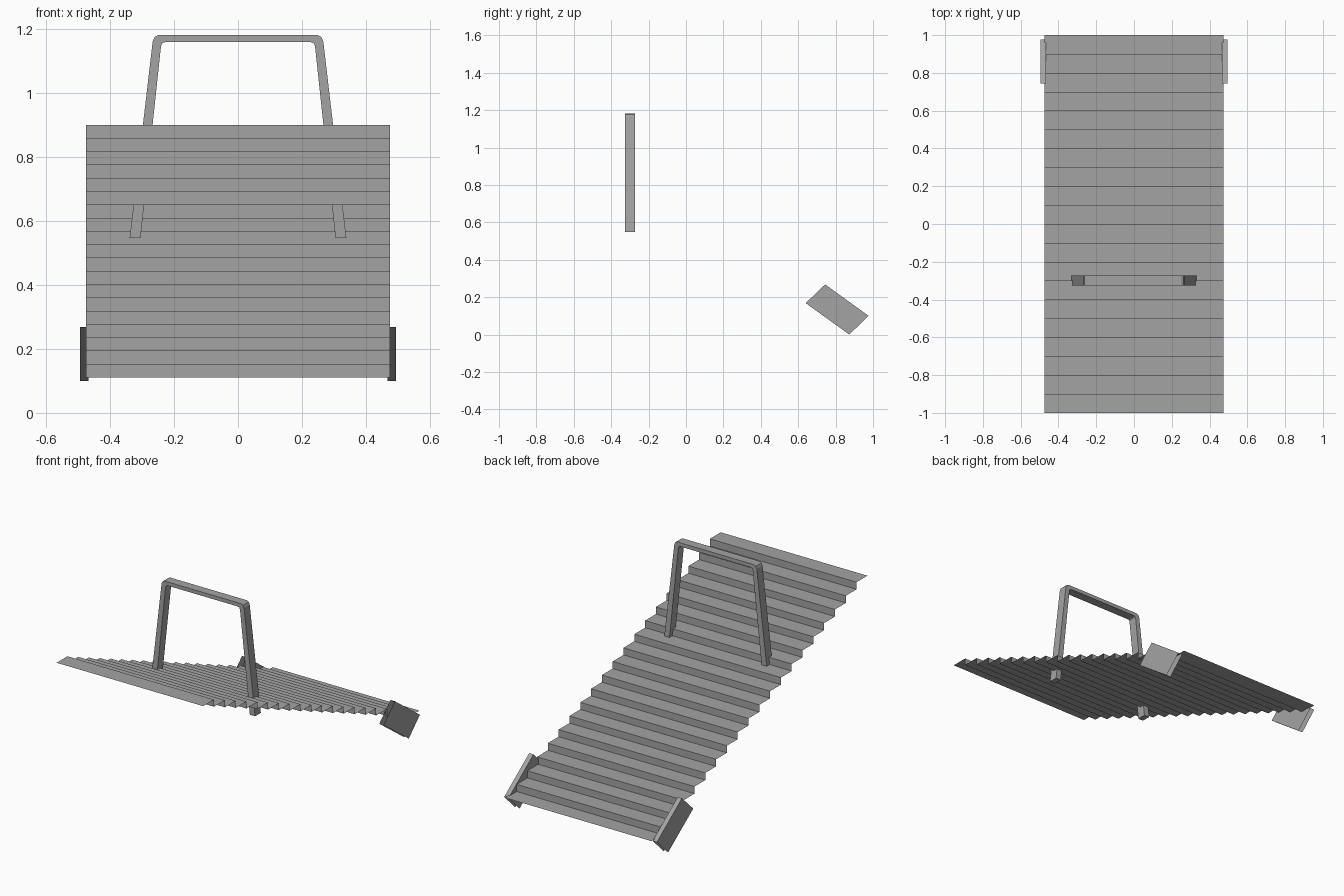
import bpy
import bmesh

cube = bpy.data.objects.get("Cube")
if cube:
    bpy.data.objects.remove(cube, do_unlink=True)

GREY = (0.37, 0.37, 0.37, 1.0)
metal = bpy.data.materials.new("plain grey")
metal.use_nodes = True
metal.diffuse_color = GREY
metal.node_tree.nodes["Principled BSDF"].inputs["Base Color"].default_value = GREY


def loft(name, rows, closed=False):
    """Join successive rows of points with quads; closed rows form a capped bar."""
    bm = bmesh.new()
    grid = [[bm.verts.new(p) for p in row] for row in rows]
    count = len(rows[0])
    for a, b in zip(grid, grid[1:]):
        for i in range(count if closed else count - 1):
            j = (i + 1) % count
            bm.faces.new((a[i], a[j], b[j], b[i]))
    if closed:
        bm.faces.new(grid[0])
        bm.faces.new(grid[-1])
        bmesh.ops.recalc_face_normals(bm, faces=bm.faces[:])
    mesh = bpy.data.meshes.new(name)
    bm.to_mesh(mesh)
    bm.free()
    mesh.materials.append(metal)
    obj = bpy.data.objects.new(name, mesh)
    bpy.context.collection.objects.link(obj)
    return obj


# Stepped sheet: flat treads and upright risers descending to the back
STEPS, HALF_WIDTH = 20, 0.475
TOP_Z, LOW_Z = 0.90, 0.11
depth = 2 / STEPS
rise = (TOP_Z - LOW_Z) / (STEPS - 1)
profile = []
for i in range(STEPS):
    y, z = -1 + i * depth, TOP_Z - i * rise
    profile += [(y, z), (y + depth, z)]
loft("stepped_sheet", [[(-HALF_WIDTH, y, z), (HALF_WIDTH, y, z)] for y, z in profile])

# Side brackets: tilted channels, open below and at both ends
INNER, OUTER = 0.467, 0.495
ends = [((0.64, 0.168), (0.744, 0.268)),   # front end: lower, upper
        ((0.873, 0.0), (0.976, 0.10))]     # back end: lower, upper
for side, label in ((1, "left"), (-1, "right")):
    x0, x1 = sorted((side * INNER, side * OUTER))
    loft(label + "_bracket",
         [[(x0, *low), (x0, *high), (x1, *high), (x1, *low)] for low, high in ends])

# Handle: flat bar with leaning legs and rounded corners, outer and inner edges
Y_FRONT, Y_BACK = -0.326, -0.273
half = [((0.339, 0.547), (0.305, 0.547)),
        ((0.267, 1.162), (0.241, 1.147)),
        ((0.261, 1.176), (0.236, 1.157)),
        ((0.249, 1.182), (0.227, 1.160))]
sections = [((-o[0], o[1]), (-i[0], i[1])) for o, i in half] + half[::-1]
loft("handle",
     [[(o[0], Y_FRONT, o[1]), (i[0], Y_FRONT, i[1]),
       (i[0], Y_BACK, i[1]), (o[0], Y_BACK, o[1])] for o, i in sections],
     closed=True)
